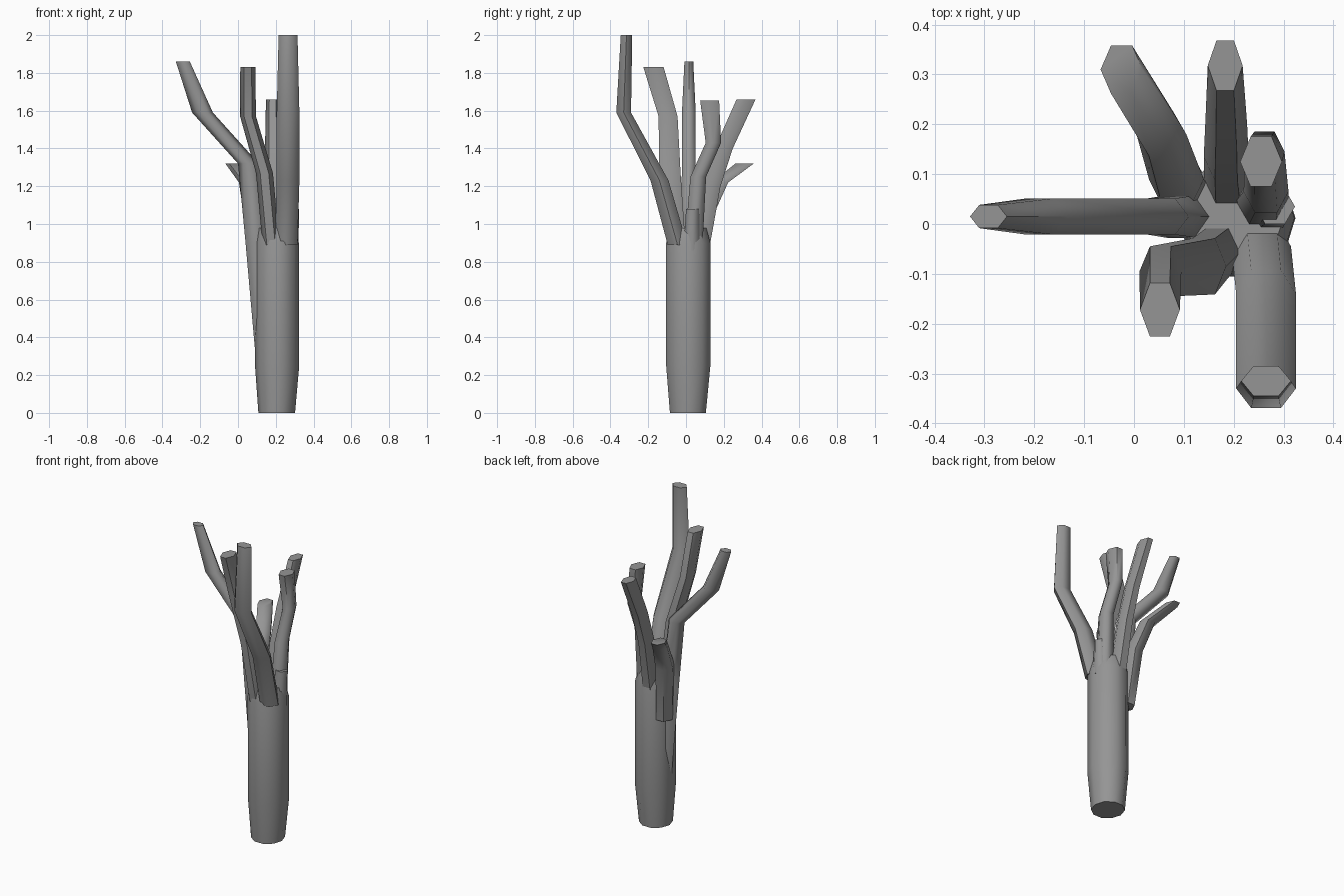
import bpy, bmesh
from math import cos, sin, pi, radians

cube = bpy.data.objects.get("Cube")
if cube:
    bpy.data.objects.remove(cube, do_unlink=True)

bark = bpy.data.materials.new("grey_bark")
bark.use_nodes = True
COLOUR = (0.3, 0.3, 0.3, 1)
bark.diffuse_color = COLOUR
bark.node_tree.nodes["Principled BSDF"].inputs["Base Color"].default_value = COLOUR


def limb(name, rings, sides=6, turn=0.0):
    """Skin level rings, each (x, y, z, x radius, y radius), and cap both ends."""
    bm = bmesh.new()
    loops = []
    for x, y, z, rx, ry in rings:
        angles = [2 * pi * (i + turn) / sides for i in range(sides)]
        loops.append([bm.verts.new((x + rx * cos(a), y + ry * sin(a), z)) for a in angles])
    for low, high in zip(loops, loops[1:]):
        for i in range(sides):
            j = (i + 1) % sides
            bm.faces.new((low[i], low[j], high[j], high[i]))
    bm.faces.new(loops[0][::-1])
    bm.faces.new(loops[-1])
    bmesh.ops.recalc_face_normals(bm, faces=bm.faces)
    mesh = bpy.data.meshes.new(name)
    bm.to_mesh(mesh)
    bm.free()
    mesh.materials.append(bark)
    obj = bpy.data.objects.new(name, mesh)
    bpy.context.collection.objects.link(obj)
    bpy.ops.object.select_all(action='DESELECT')
    obj.select_set(True)
    bpy.context.view_layer.objects.active = obj
    bpy.ops.object.shade_smooth_by_angle(angle=radians(62))


# Trunk
limb("trunk", [(.205, .01, 0, .097, .1), (.207, .012, .25, .117, .123),
               (.205, .012, .9, .117, .123), (.2, .012, .98, .1, .1)], 10)

# Long side branch with its root running down the trunk
limb("right_branch", [(.17, .015, .05, .055, .05), (.1, .015, .9, .06, .05),
                      (.055, .015, 1.32, .055, .042), (-.188, .015, 1.59, .055, .042),
                      (-.292, .015, 1.86, .037, .027)])

# Tallest branch, reaching forward
limb("front_branch", [(.255, -.045, .89, .06, .06), (.265, -.14, 1.23, .06, .055),
                      (.265, -.33, 1.59, .06, .045), (.265, -.315, 2, .05, .035)])

# Forward branch beside it
limb("front_right_branch", [(.175, -.05, .89, .045, .055), (.14, -.085, 1.27, .045, .065),
                            (.053, -.095, 1.57, .042, .058), (.052, -.172, 1.83, .04, .062)])

# Short rear corner branch
limb("back_right_branch", [(.11, .055, .7, .05, .06), (.085, .09, 1.05, .055, .065),
                           (.055, .18, 1.22, .05, .05), (-.025, .31, 1.32, .042, .056)])

# Rear branch
limb("back_branch", [(.19, .075, .89, .05, .06), (.185, .135, 1.2, .045, .055),
                     (.185, .2, 1.4, .042, .055), (.183, .318, 1.66, .035, .058)])

# Rear left branch, bent back at mid height
limb("back_left_branch", [(.255, .04, .89, .055, .055), (.265, .065, 1.25, .045, .048),
                          (.262, .145, 1.43, .04, .047), (.255, .125, 1.655, .042, .058)])

# Broken stub on the left
limb("left_stub", [(.27, .03, .86, .05, .05), (.283, .035, 1.08, .04, .04)])
